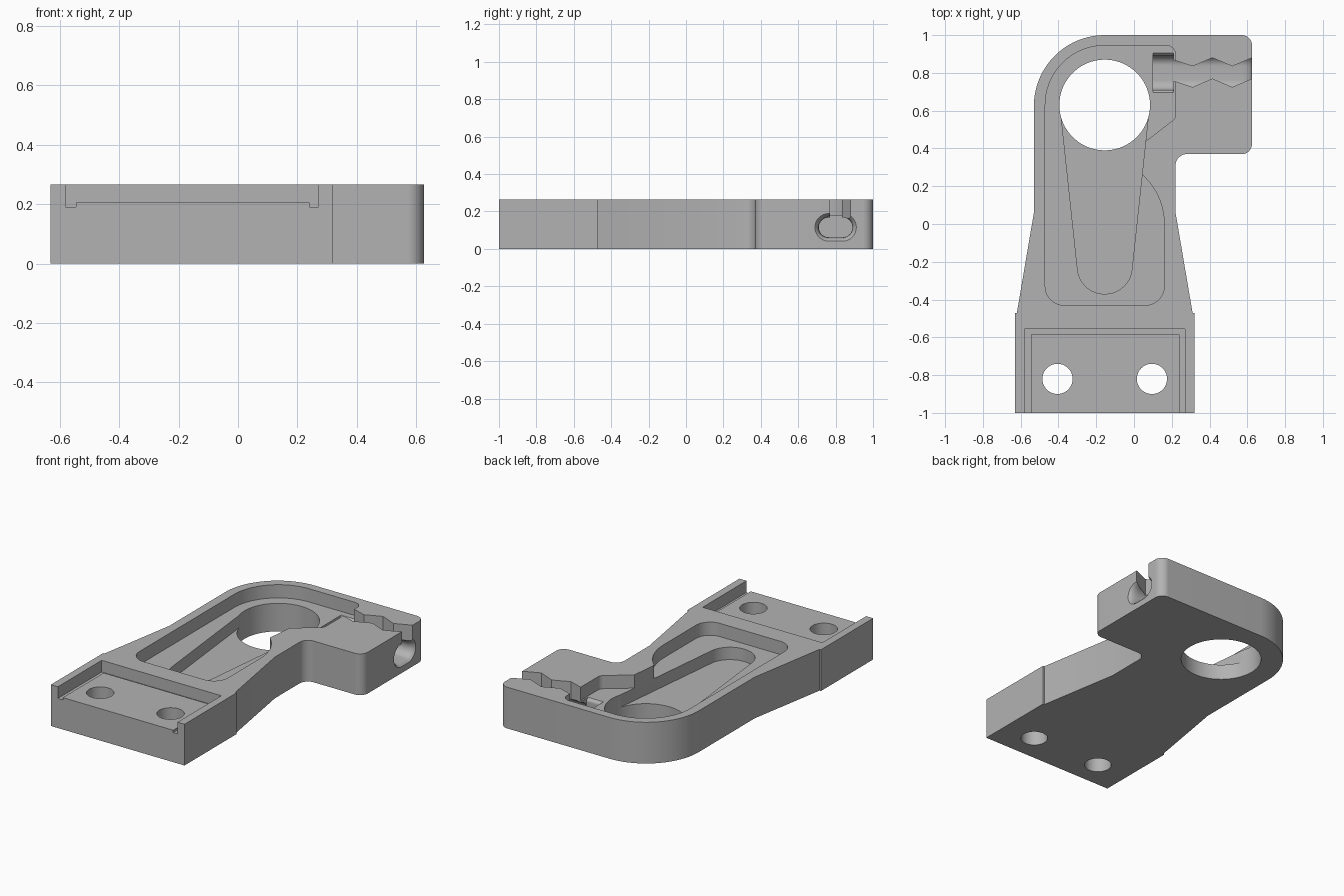
import bpy
import bmesh
from math import pi, cos, sin, tan, ceil
from mathutils import Vector

if "Cube" in bpy.data.objects:
    bpy.data.objects.remove(bpy.data.objects["Cube"])

TOP, OVER = 0.265, 0.4

grey = bpy.data.materials.new("machined_grey")
grey.use_nodes = True
colour = (0.45, 0.45, 0.45, 1)
grey.diffuse_color = colour
grey.node_tree.nodes["Principled BSDF"].inputs["Base Color"].default_value = colour


def rounded(corners):
    """Polygon from (x, y, radius) corners, each filleted by its radius."""
    pts = []
    for i, (x, y, r) in enumerate(corners):
        p = Vector((x, y))
        if r == 0:
            pts.append(p)
            continue
        a = (Vector(corners[i - 1][:2]) - p).normalized()
        b = (Vector(corners[(i + 1) % len(corners)][:2]) - p).normalized()
        turn = pi - a.angle(b)
        start = p + a * r * tan(turn / 2)
        centre = p + (a + b).normalized() * r / cos(turn / 2)
        arm, along = start - centre, -a * r
        steps = max(4, ceil(turn / 0.08))
        for k in range(steps + 1):
            t = turn * k / steps
            pts.append(centre + arm * cos(t) + along * sin(t))
    return pts


def circle(x, y, r, n):
    return [(x + r * cos(2 * pi * k / n), y + r * sin(2 * pi * k / n)) for k in range(n)]


def loft(name, rings):
    """Closed solid through a list of equal-length rings of 3D points."""
    bm = bmesh.new()
    loops = [[bm.verts.new(p) for p in ring] for ring in rings]
    bm.faces.new(loops[0])
    bm.faces.new(loops[-1])
    n = len(loops[0])
    for lo, hi in zip(loops, loops[1:]):
        for i in range(n):
            j = (i + 1) % n
            bm.faces.new((lo[i], lo[j], hi[j], hi[i]))
    bmesh.ops.recalc_face_normals(bm, faces=bm.faces[:])
    mesh = bpy.data.meshes.new(name)
    bm.to_mesh(mesh)
    bm.free()
    mesh.materials.append(grey)
    obj = bpy.data.objects.new(name, mesh)
    bpy.context.collection.objects.link(obj)
    return obj


def upright(name, pts, z0, z1):
    return loft(name, [[(p[0], p[1], z) for p in pts] for z in (z0, z1)])


def stadium(x, grow):
    """Obround ring across the tunnel at x, widened by grow."""
    r, half = 0.053 + grow, 0.037
    ring = []
    for side, first in ((1, -pi / 2), (-1, pi / 2)):
        for k in range(17):
            t = first + pi * k / 16
            ring.append((x, 0.8 + side * half + r * cos(t), 0.115 + r * sin(t)))
    return ring


# Plate outline: flared foot, straight neck, round head with a side block
body = upright("bracket_body", rounded([
    (-0.63, -1, 0), (0.32, -1, 0), (0.32, -0.47, 0), (0.31, -0.47, 0),
    (0.22, 0.06, 0), (0.22, 0.37, 0.06), (0.625, 0.37, 0.055), (0.625, 1, 0.055),
    (-0.53, 1, 0.375), (-0.53, 0.06, 0), (-0.62, -0.47, 0), (-0.63, -0.47, 0)]), 0, TOP)

cutters = []

# Foot recess with a deeper relief groove around its edge
cutters.append(upright("foot_recess", [
    (-0.56, -1.1), (0.255, -1.1), (0.255, -0.57), (-0.56, -0.57)], 0.205, OVER))
cutters.append(upright("foot_groove", [
    (-0.58, -1.2), (-0.545, -1.2), (-0.545, -0.585), (0.24, -0.585),
    (0.24, -1.2), (0.27, -1.2), (0.27, -0.555), (-0.58, -0.555)], 0.19, OVER))

# Shallow pocket and deeper tapered slot
cutters.append(upright("pocket", rounded([
    (-0.47, -0.43, 0.1), (0.16, -0.43, 0.1), (0.16, 0.156, 0.35), (0, 0.3, 0),
    (0, 0.39, 0), (0.22, 0.56, 0.04), (0.22, 0.945, 0.05), (-0.47, 0.945, 0.315)]), 0.18, OVER))
cutters.append(upright("tapered_slot", rounded([
    (-0.285, -0.37, 0.142), (-0.025, -0.37, 0.142), (0.082, 0.63, 0), (-0.392, 0.63, 0)]), 0.1, OVER))

# Through holes
cutters.append(upright("main_hole", circle(-0.155, 0.63, 0.24, 96), -0.1, OVER))
for x in (-0.405, 0.095):
    cutters.append(upright("bolt_hole", circle(x, -0.82, 0.08, 48), -0.1, OVER))

# Tunnel through the side block with a flared mouth
flare = [(0.15, 0), (0.57, 0), (0.59, 0.002), (0.605, 0.006), (0.617, 0.012), (0.626, 0.022), (0.68, 0.022)]
cutters.append(loft("tunnel", [stadium(x, g) for x, g in flare]))

# Scoop where the tunnel meets the pocket
scoop = rounded([
    (0.69, 0.3, 0), (0.69, 0.185, 0), (0.71, 0.165, 0.02), (0.71, 0.061, 0.05),
    (0.89, 0.061, 0.05), (0.89, 0.165, 0.02), (0.91, 0.185, 0), (0.91, 0.3, 0)])
cutters.append(loft("scoop", [[(x, p[0], p[1]) for p in scoop] for x in (0.1, 0.21)]))

# Zigzag slit above the tunnel
zig = [(0.19, 0.765), (0.31, 0.725), (0.415, 0.77), (0.52, 0.725), (0.625, 0.77), (0.7, 0.77)]
far_edge = [(x, y + 0.11) for x, y in reversed(zig)]
cutters.append(upright("zigzag_slit", zig + far_edge, 0.12, OVER))

# Cut everything out of the plate, with a second solver if the first leaves nothing
bpy.context.view_layer.objects.active = body
for cutter in cutters:
    cutter.hide_render = True
    mod = body.modifiers.new(cutter.name, "BOOLEAN")
    mod.operation = "DIFFERENCE"
    mod.object = cutter
    for solver in ("EXACT", "MANIFOLD"):
        mod.solver = solver
        graph = bpy.context.evaluated_depsgraph_get()
        if len(body.evaluated_get(graph).data.polygons) > 0:
            break
    bpy.ops.object.modifier_apply(modifier=mod.name)
for cutter in cutters:
    bpy.data.objects.remove(cutter)

# Smooth the curved walls, keep the edges crisp
bpy.ops.object.select_all(action="DESELECT")
body.select_set(True)
bpy.ops.object.shade_smooth_by_angle(angle=0.5)
